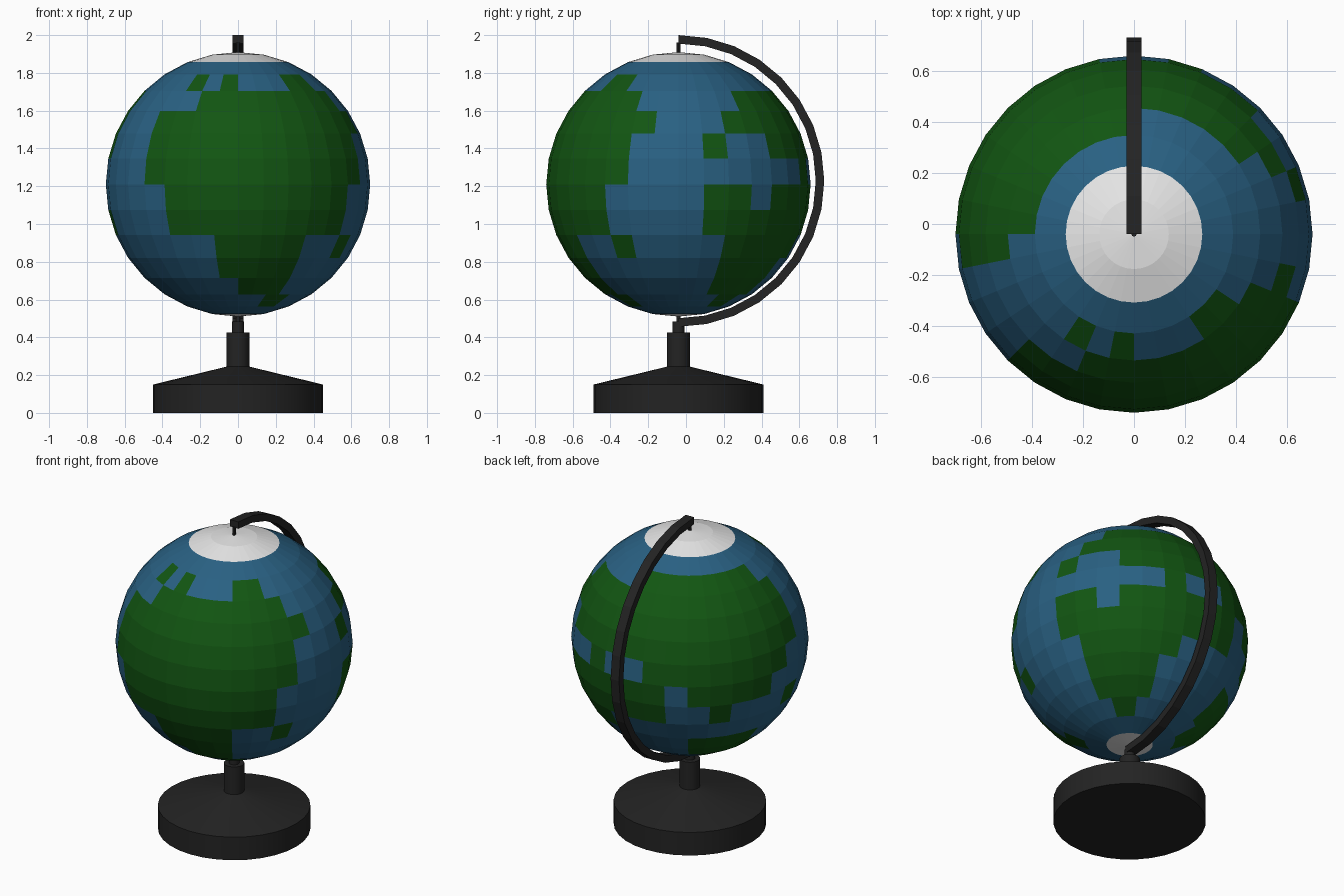
import bpy, bmesh, math
from mathutils import Matrix, Vector

if "Cube" in bpy.data.objects:
    bpy.data.objects.remove(bpy.data.objects["Cube"])

CY = -0.04                      # shared axis of base, globe and arm
GLOBE_Z, GLOBE_R = 1.21, 0.70
COLS, ROWS = 32, 16


def material(name, rgb):
    m = bpy.data.materials.new(name)
    m.diffuse_color = (*rgb, 1.0)
    m.use_nodes = True
    m.node_tree.nodes["Principled BSDF"].inputs["Base Color"].default_value = m.diffuse_color
    return m


BLACK = material("black plastic", (0.017, 0.017, 0.017))
SEA = material("sea blue", (0.022, 0.118, 0.225))
LAND = material("land green", (0.006, 0.092, 0.006))
ICE = material("ice white", (0.80, 0.80, 0.80))


def finish(bm, name, mats, smooth=False):
    bmesh.ops.recalc_face_normals(bm, faces=bm.faces)
    me = bpy.data.meshes.new(name)
    bm.to_mesh(me)
    bm.free()
    for m in mats:
        me.materials.append(m)
    ob = bpy.data.objects.new(name, me)
    bpy.context.collection.objects.link(ob)
    if smooth:
        bpy.ops.object.select_all(action='DESELECT')
        ob.select_set(True)
        bpy.context.view_layer.objects.active = ob
        bpy.ops.object.shade_smooth_by_angle(angle=math.radians(30))
    return ob


def lathe(name, profile, steps):
    """Turn an (r, z) profile around the vertical axis."""
    bm = bmesh.new()
    vs = [bm.verts.new((r, CY, z)) for r, z in profile]
    es = [bm.edges.new(p) for p in zip(vs, vs[1:])]
    bmesh.ops.spin(bm, geom=vs + es, cent=(0, CY, 0), axis=(0, 0, 1),
                   angle=math.tau, steps=steps)
    bmesh.ops.remove_doubles(bm, verts=bm.verts, dist=1e-4)
    return finish(bm, name, [BLACK], smooth=True)


# Base with sloped top and post
lathe("base", [(0, 0), (0.45, 0), (0.45, 0.15), (0.06, 0.245),
               (0.06, 0.425), (0, 0.425)], 32)
# Pivots below and above the globe
lathe("lower_pivot", [(0, 0.42), (0.031, 0.42), (0.031, 0.484), (0.01, 0.484),
                      (0.01, 0.52), (0, 0.52)], 16)
lathe("upper_pivot", [(0, 1.90), (0.01, 1.90), (0.01, 1.96), (0, 1.96)], 8)

# Half-ring arm behind the globe, square section
bm = bmesh.new()
rings = []
for i in range(17):
    a = math.pi * i / 16
    rings.append([bm.verts.new((x, CY + r * math.sin(a), 1.228 + r * math.cos(a)))
                  for x, r in ((-0.03, 0.772), (0.03, 0.772),
                               (0.03, 0.727), (-0.03, 0.727))])
for p, q in zip(rings, rings[1:]):
    for k in range(4):
        n = (k + 1) % 4
        bm.faces.new((p[k], p[n], q[n], q[k]))
bm.faces.new(rings[0])
bm.faces.new(rings[-1])
finish(bm, "arm", [BLACK])

# Land: for each row of tiles from the top, runs of columns (first, last),
# counted from the front towards +x
LAND_RUNS = {
    3: [(-3, -3), (-1, -1), (3, 4), (16, 23)],
    4: [(-2, 5), (11, 24)],
    5: [(-4, 6), (10, 24)],
    6: [(-4, 5), (9, 9), (12, 24)],
    7: [(-4, 5), (14, 14), (17, 23)],
    8: [(-3, 4), (9, 10), (12, 17), (19, 22)],
    9: [(-3, 4), (9, 17), (20, 20), (24, 24)],
    10: [(-1, 2), (5, 5), (10, 14)],
    11: [(-1, 2), (10, 13), (19, 22)],
    12: [(0, 2), (10, 13), (19, 23)],
    13: [(2, 3), (11, 12), (20, 22)],
}
land = {(row, c % COLS) for row, runs in LAND_RUNS.items()
        for a, b in runs for c in range(a, b + 1)}

# Globe: flat-faced sphere, tiles coloured by row and column
bm = bmesh.new()
bmesh.ops.create_uvsphere(bm, u_segments=COLS, v_segments=ROWS, radius=GLOBE_R)
for f in bm.faces:
    c = f.calc_center_median()
    row = int(math.acos(c.normalized().z) / math.pi * ROWS)
    col = int((math.atan2(c.x, -c.y) % math.tau) / math.tau * COLS)
    if row < 2 or row == ROWS - 1:
        f.material_index = 2
    else:
        f.material_index = 1 if (row, col) in land else 0
bmesh.ops.translate(bm, verts=bm.verts, vec=(0, CY, GLOBE_Z))
finish(bm, "globe", [SEA, LAND, ICE])
